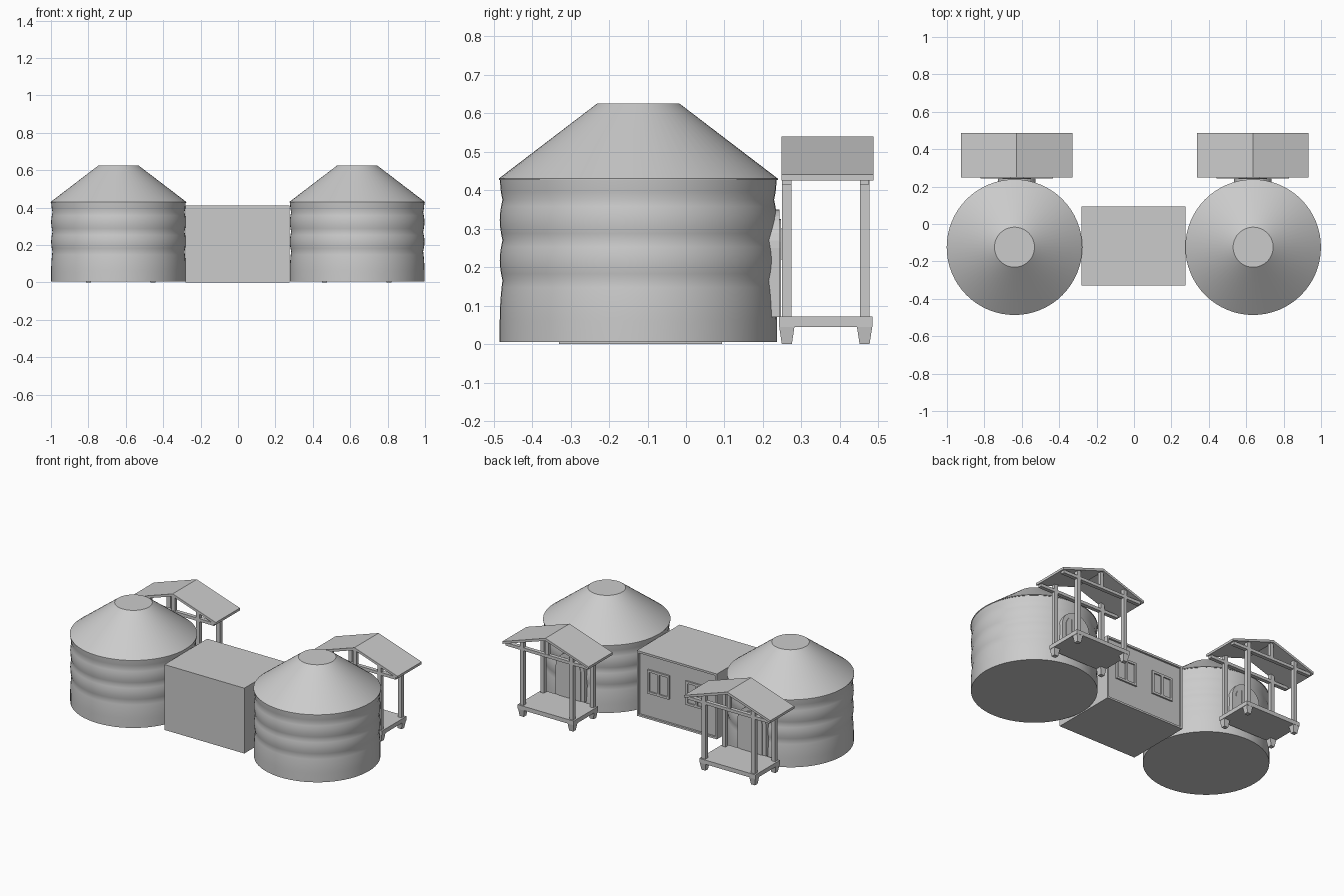
import bpy, bmesh, math

if "Cube" in bpy.data.objects:
    bpy.data.objects.remove(bpy.data.objects["Cube"])

mat = bpy.data.materials.new("light_grey")
mat.diffuse_color = (0.6, 0.6, 0.6, 1)
mat.use_nodes = True
mat.node_tree.nodes["Principled BSDF"].inputs["Base Color"].default_value = mat.diffuse_color


def finish(name, bm):
    bmesh.ops.recalc_face_normals(bm, faces=bm.faces[:])
    me = bpy.data.meshes.new(name)
    bm.to_mesh(me)
    bm.free()
    me.materials.append(mat)
    ob = bpy.data.objects.new(name, me)
    bpy.context.collection.objects.link(ob)
    return ob


def smooth(ob):
    bpy.ops.object.select_all(action='DESELECT')
    ob.select_set(True)
    bpy.context.view_layer.objects.active = ob
    bpy.ops.object.shade_smooth_by_angle(angle=math.radians(30))


def box(name, x0, x1, y0, y1, z0, z1, taper=1.0):
    # box whose bottom can be narrowed
    bm = bmesh.new()
    bmesh.ops.create_cube(bm, size=1)
    for v in bm.verts:
        t = taper if v.co.z < 0 else 1.0
        v.co = ((x0 + x1) / 2 + v.co.x * (x1 - x0) * t,
                (y0 + y1) / 2 + v.co.y * (y1 - y0) * t,
                z1 if v.co.z > 0 else z0)
    return finish(name, bm)


def lathe(name, cx, cy, prof, n=64):
    bm = bmesh.new()
    rings = [[bm.verts.new((cx + r * math.cos(2 * math.pi * i / n),
                            cy + r * math.sin(2 * math.pi * i / n), z))
              for i in range(n)] for r, z in prof]
    for a, b in zip(rings, rings[1:]):
        for i in range(n):
            j = (i + 1) % n
            bm.faces.new((a[i], a[j], b[j], b[i]))
    bm.faces.new(rings[0])
    bm.faces.new(rings[-1])
    smooth(finish(name, bm))


def extrude_xz(name, pts, y0, y1):
    # outline in x,z extruded along y
    bm = bmesh.new()
    a = [bm.verts.new((x, y0, z)) for x, z in pts]
    b = [bm.verts.new((x, y1, z)) for x, z in pts]
    bm.faces.new(a)
    bm.faces.new(b)
    for i in range(len(pts)):
        j = (i + 1) % len(pts)
        bm.faces.new((a[i], a[j], b[j], b[i]))
    return finish(name, bm)


def arch(cx, half, z0, top):
    spring = top - half
    return [(cx - half, z0), (cx + half, z0)] + [
        (cx + half * math.cos(math.pi * i / 16), spring + half * math.sin(math.pi * i / 16))
        for i in range(17)]


# scalloped tower walls
wall = [(0.36, 0.005)]
levels = [0.06, 0.165, 0.27, 0.375]
for lo, hi in zip(levels, levels[1:]):
    for k in range(6):
        t = k / 6
        wall.append((0.353 + 0.007 * math.sin(math.pi * t) if lo > 0.1
                     else 0.36 - 0.007 * t * t, lo + (hi - lo) * t))
wall += [(0.353, 0.375), (0.357, 0.395), (0.36, 0.428)]

for side, cx, px in (("left", -0.639, -0.627), ("right", 0.637, 0.635)):
    lathe(side + "_tower_wall", cx, -0.124, wall)
    lathe(side + "_tower_roof", cx, -0.124, [(0.3625, 0.426), (0.3625, 0.43), (0.107, 0.625)])

    # arched doorway with inner leaf and small window
    extrude_xz(side + "_door_frame", arch(px, 0.1, 0.07, 0.35), 0.15, 0.243)
    extrude_xz(side + "_door_leaf", arch(px, 0.075, 0.07, 0.325), 0.2, 0.247)
    box(side + "_door_window", px - 0.035, px + 0.035, 0.24, 0.249, 0.22, 0.30)

    # porch floor, tapered feet and posts
    box(side + "_porch_floor", px - 0.195, px + 0.195, 0.242, 0.485, 0.045, 0.071)
    for sx in (-1, 1):
        fx = px + sx * 0.172
        for label, fy in (("inner", 0.262), ("outer", 0.464)):
            box(f"{side}_{label}_foot", fx - 0.021, fx + 0.021, fy - 0.02, fy + 0.02, 0, 0.046, 0.65)
            box(f"{side}_{label}_post", fx - 0.0125, fx + 0.0125, fy - 0.0125, fy + 0.0125, 0.07, 0.47)

    # roof trusses
    for fy in (0.262, 0.464):
        box(side + "_tie_beam", px - 0.285, px + 0.285, fy - 0.012, fy + 0.012, 0.414, 0.433)
        box(side + "_king_post", px - 0.012, px + 0.012, fy - 0.01, fy + 0.01, 0.43, 0.528)

    # gabled porch roof
    w = 0.299
    extrude_xz(side + "_porch_roof",
               [(px - w, 0.425), (px - w, 0.44), (px, 0.54), (px + w, 0.44), (px + w, 0.425), (px, 0.524)],
               0.248, 0.487)

# connecting hall with thin raised border around its back wall
x0, x1, yb = -0.28, 0.275, 0.094
box("hall_body", x0, x1, -0.33, yb - 0.012, 0, 0.41)
box("hall_top_trim", x0, x1, yb - 0.013, yb, 0.397, 0.41)
box("hall_bottom_trim", x0, x1, yb - 0.013, yb, 0, 0.012)
box("hall_trim_left", x0, x0 + 0.012, yb - 0.013, yb, 0.012, 0.397)
box("hall_trim_right", x1 - 0.012, x1, yb - 0.013, yb, 0.012, 0.397)

# two double-pane windows
for wx in (-0.135, 0.13):
    y0, y1 = yb - 0.014, yb - 0.002
    for z in (0.165, 0.30):
        box("window_rail", wx - 0.075, wx + 0.075, y0, y1, z - 0.007, z + 0.007)
    for dx in (-0.068, 0, 0.068):
        box("window_stile", wx + dx - 0.007, wx + dx + 0.007, y0, y1, 0.172, 0.293)
    box("window_glass", wx - 0.065, wx + 0.065, y0, yb - 0.010, 0.17, 0.295)
